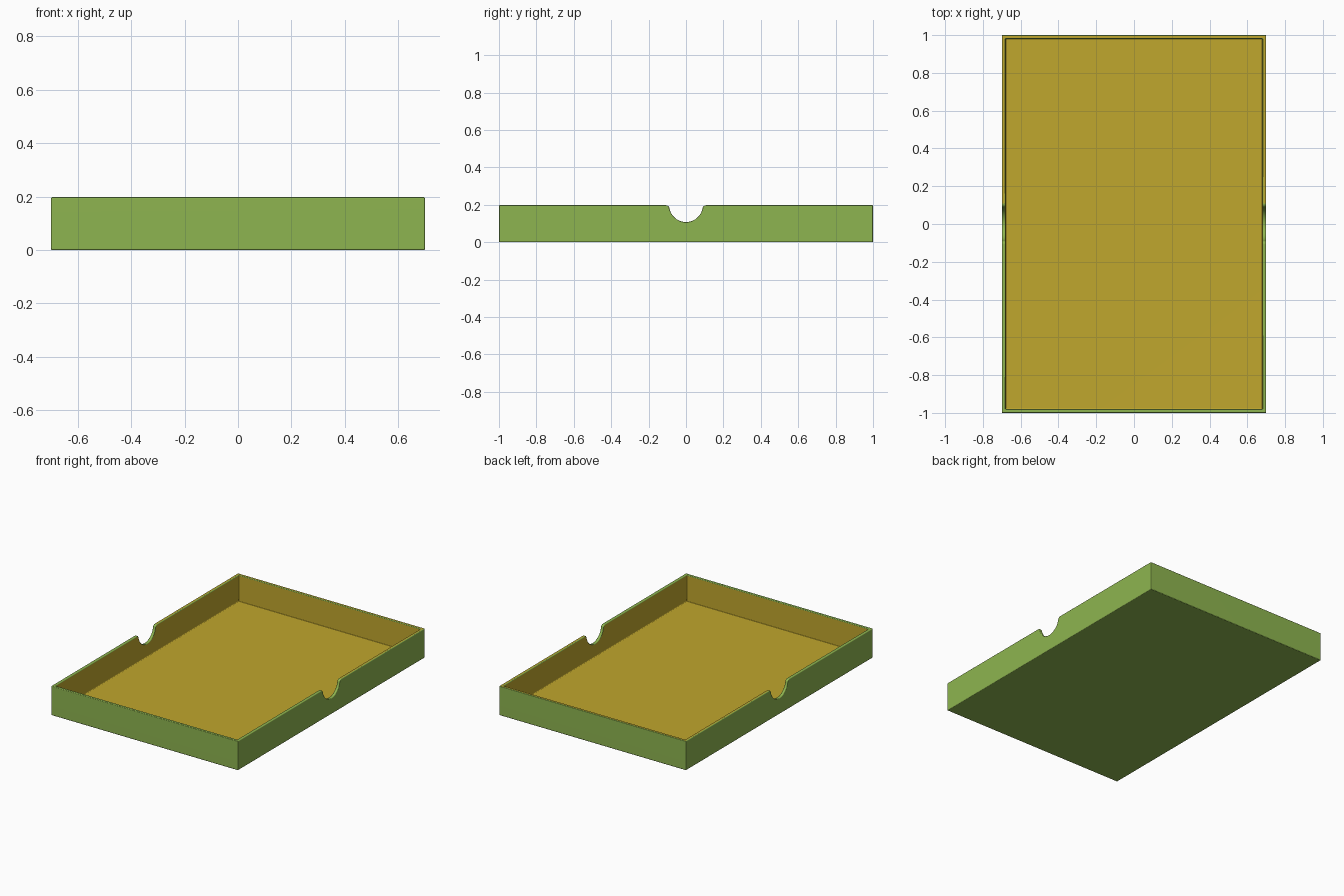
import bpy
import bmesh
from math import sin, cos, atan2, pi, sqrt, radians

if "Cube" in bpy.data.objects:
    bpy.data.objects.remove(bpy.data.objects["Cube"], do_unlink=True)

WIDTH, LENGTH, HEIGHT, WALL = 1.4, 2.0, 0.198, 0.02
NOTCH_R, LIP_R = 0.09, 0.02


def flat_material(name, colour):
    mat = bpy.data.materials.new(name)
    mat.use_nodes = True
    mat.diffuse_color = colour
    bsdf = mat.node_tree.nodes["Principled BSDF"]
    bsdf.inputs["Base Color"].default_value = colour
    bsdf.inputs["Roughness"].default_value = 0.7
    return mat


def add_object(name, bm):
    bmesh.ops.recalc_face_normals(bm, faces=bm.faces)
    mesh = bpy.data.meshes.new(name)
    bm.to_mesh(mesh)
    bm.free()
    obj = bpy.data.objects.new(name, mesh)
    bpy.context.collection.objects.link(obj)
    return obj


def box(name, sx, sy, z0, z1):
    bm = bmesh.new()
    bmesh.ops.create_cube(bm, size=1)
    bmesh.ops.scale(bm, vec=(sx, sy, z1 - z0), verts=bm.verts)
    bmesh.ops.translate(bm, vec=(0, 0, (z0 + z1) / 2), verts=bm.verts)
    return add_object(name, bm)


def arc(cy, cz, r, a0, a1, n):
    steps = [a0 + (a1 - a0) * i / n for i in range(n + 1)]
    return [(cy + r * cos(a), cz + r * sin(a)) for a in steps]


# Finger notch cutter: half circle with rounded lips, extruded across the tray
def notch(name):
    lip_y = sqrt((NOTCH_R + LIP_R) ** 2 - LIP_R ** 2)
    tilt = atan2(LIP_R, lip_y)
    left_lip = arc(-lip_y, HEIGHT - LIP_R, LIP_R, pi / 2, tilt, 6)
    bowl = arc(0, HEIGHT, NOTCH_R, pi + tilt, 2 * pi - tilt, 28)
    right_lip = arc(lip_y, HEIGHT - LIP_R, LIP_R, pi - tilt, pi / 2, 6)
    top = HEIGHT + 0.1
    outline = left_lip + bowl[1:-1] + right_lip + [(lip_y, top), (-lip_y, top)]
    bm = bmesh.new()
    face = bm.faces.new([bm.verts.new((-WIDTH, y, z)) for y, z in outline])
    new = bmesh.ops.extrude_face_region(bm, geom=[face])["geom"]
    moved = [v for v in new if isinstance(v, bmesh.types.BMVert)]
    bmesh.ops.translate(bm, vec=(2 * WIDTH, 0, 0), verts=moved)
    return add_object(name, bm)


# Tray body, hollowed and notched, with softened edges
tray = box("tray", WIDTH, LENGTH, 0, HEIGHT)
cutters = [
    box("hollow_cutter", WIDTH - 2 * WALL, LENGTH - 2 * WALL, WALL, HEIGHT + 0.1),
    notch("notch_cutter"),
]
for cutter in cutters:
    cutter.hide_render = True
    mod = tray.modifiers.new(cutter.name, "BOOLEAN")
    mod.operation = "DIFFERENCE"
    mod.solver = "EXACT"
    mod.object = cutter
bevel = tray.modifiers.new("soft_edges", "BEVEL")
bevel.width = 0.005
bevel.segments = 3
bevel.limit_method = "ANGLE"
bevel.angle_limit = radians(40)

# Bake the modifiers and drop the cutters
graph = bpy.context.evaluated_depsgraph_get()
baked = bpy.data.meshes.new_from_object(tray.evaluated_get(graph))
tray.modifiers.clear()
tray.data = baked
for cutter in cutters:
    bpy.data.objects.remove(cutter, do_unlink=True)

# Green shell and rim, yellow lining on the inside
baked.materials.clear()
baked.materials.append(flat_material("leaf_green", (0.27, 0.46, 0.08, 1)))
baked.materials.append(flat_material("mustard_yellow", (0.53, 0.385, 0.026, 1)))
inner_x = WIDTH / 2 - WALL + 0.0003
inner_y = LENGTH / 2 - WALL + 0.0003
for poly in baked.polygons:
    c = poly.center
    inside = abs(c.x) < inner_x and abs(c.y) < inner_y and c.z > WALL / 2
    poly.material_index = 1 if inside else 0

# Smooth shading that keeps the large faces flat
bpy.ops.object.select_all(action="DESELECT")
tray.select_set(True)
bpy.context.view_layer.objects.active = tray
bpy.ops.object.shade_smooth_by_angle(angle=radians(40))
weighted = tray.modifiers.new("flat_face_normals", "WEIGHTED_NORMAL")
weighted.keep_sharp = True
